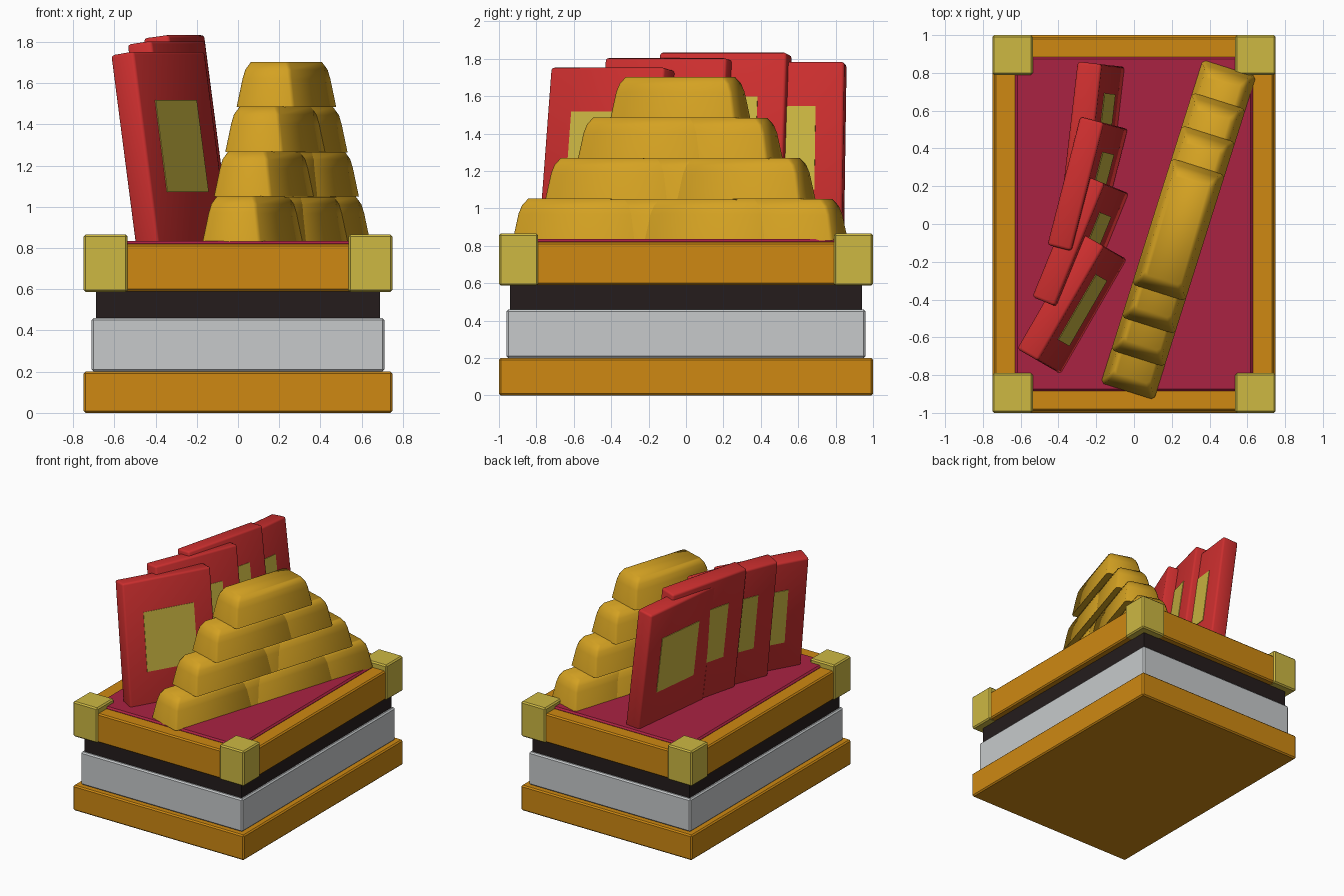
import bpy, bmesh, math
from mathutils import Matrix

cube = bpy.data.objects.get("Cube")
if cube:
    bpy.data.objects.remove(cube, do_unlink=True)


def material(name, rgb, rough=0.5):
    m = bpy.data.materials.new(name)
    m.use_nodes = True
    m.diffuse_color = (*rgb, 1)
    bsdf = m.node_tree.nodes["Principled BSDF"]
    bsdf.inputs["Base Color"].default_value = (*rgb, 1)
    bsdf.inputs["Roughness"].default_value = rough
    return m


ORANGE = material("orange", (0.62, 0.25, 0.006))
GREY = material("light grey", (0.57, 0.59, 0.60))
BLACK = material("near black", (0.018, 0.012, 0.012))
CRIMSON = material("crimson", (0.40, 0.016, 0.055))
PALE_GOLD = material("pale gold", (0.61, 0.48, 0.055))
RED = material("red", (0.61, 0.028, 0.028))
GOLD = material("gold", (0.66, 0.36, 0.016))


def finish(bm, name, mat, matrix, angle):
    bmesh.ops.recalc_face_normals(bm, faces=bm.faces)
    mesh = bpy.data.meshes.new(name)
    bm.to_mesh(mesh)
    bm.free()
    mesh.materials.append(mat)
    obj = bpy.data.objects.new(name, mesh)
    bpy.context.collection.objects.link(obj)
    obj.matrix_world = matrix
    bpy.ops.object.select_all(action='DESELECT')
    obj.select_set(True)
    bpy.context.view_layer.objects.active = obj
    bpy.ops.object.shade_smooth_by_angle(angle=math.radians(angle))
    return obj


def box(name, lo, hi, mat, bevel=0.0, segments=1, matrix=Matrix(), angle=30):
    """Box between two corners, with optional bevelled edges."""
    bm = bmesh.new()
    bmesh.ops.create_cube(bm, size=1)
    for v in bm.verts:
        v.co = [l + (c + 0.5) * (h - l) for c, l, h in zip(v.co, lo, hi)]
    if bevel:
        bmesh.ops.bevel(bm, geom=bm.edges[:], offset=bevel, segments=segments,
                        profile=0.5, affect='EDGES')
    return finish(bm, name, mat, matrix, angle)


def slab(name, x, y, z0, z1, mat, bevel=0.01):
    return box(name, (-x, -y, z0), (x, y, z1), mat, bevel)


# Stepped plinth
slab("base", 0.75, 1.0, 0, 0.2, ORANGE)
slab("grey_tier", 0.71, 0.96, 0.2, 0.46, GREY)
slab("dark_band", 0.69, 0.94, 0.46, 0.6, BLACK, 0)
slab("upper_frame", 0.74, 0.99, 0.59, 0.82, ORANGE)
slab("cushion_panel", 0.63, 0.885, 0.7, 0.835, CRIMSON, 0.012)

# Corner blocks
for sx, side in ((-1, "right"), (1, "left")):
    for sy, end in ((-1, "front"), (1, "back")):
        xs, ys = sorted((sx * 0.535, sx * 0.75)), sorted((sy * 0.79, sy))
        box(f"{end}_{side}_corner_block", (xs[0], ys[0], 0.587),
            (xs[1], ys[1], 0.865), PALE_GOLD, 0.01)

# Leaning books, fanned out, with a label on each cover
THICK, LENGTH, HEIGHT = 0.13, 0.70, 1.0
TOPS = (1.735, 1.787, 1.817, 1.768)
for i, top in enumerate(TOPS):
    place = (Matrix.Translation((-0.62 + 0.08 * i, -0.66 + 0.275 * i, top))
             @ Matrix.Rotation(math.radians(-30 + 7.8 * i), 4, 'Z')
             @ Matrix.Rotation(math.radians(-8.5 + 0.4 * i), 4, 'Y'))
    box(f"book_{i + 1}", (0, 0, -HEIGHT), (THICK, LENGTH, 0), RED, 0.015, 2, place, 60)
    for x, cover in ((0, "right"), (THICK, "left")):
        box(f"book_{i + 1}_{cover}_label", (x - 0.004, 0.15, -0.69),
            (x + 0.004, 0.55, -0.24), PALE_GOLD, 0, 1, place)

# Ingot: stacked rectangular rings as (half width, half length, height)
RINGS = ((0.148, 0.35, 0), (0.125, 0.325, 0.14), (0.116, 0.308, 0.185), (0.098, 0.28, 0.22))


def ingot(name, matrix):
    bm = bmesh.new()
    loops = [[bm.verts.new((sx * w, sy * l, z))
              for sx, sy in ((-1, -1), (1, -1), (1, 1), (-1, 1))]
             for w, l, z in RINGS]
    for a, b in zip(loops, loops[1:]):
        for k in range(4):
            n = (k + 1) % 4
            bm.faces.new((a[k], a[n], b[n], b[k]))
    bm.faces.new(loops[0][::-1])
    bm.faces.new(loops[-1])
    # Soften the upright corners
    upright = [e for e in bm.edges if abs(e.verts[0].co.z - e.verts[1].co.z) > 0.01]
    bmesh.ops.bevel(bm, geom=upright, offset=0.015, segments=1, affect='EDGES')
    finish(bm, name, GOLD, matrix, 50)


# Pyramid of overlapping ingots, one fewer in each higher row
STEP, LAYER = 0.365, 0.217
stack = Matrix.Translation((0.235, -0.03, 0.832)) @ Matrix.Rotation(math.radians(-17.5), 4, 'Z')
for row in range(4):
    count = 4 - row
    for k in range(count):
        offset = (k - (count - 1) / 2) * STEP
        # Alternate bars sit a hair lower so that overlapping faces stay distinct
        ingot(f"ingot_row_{row + 1}_{k + 1}",
              stack @ Matrix.Translation((0, offset, row * LAYER - 0.003 * (k % 2))))
